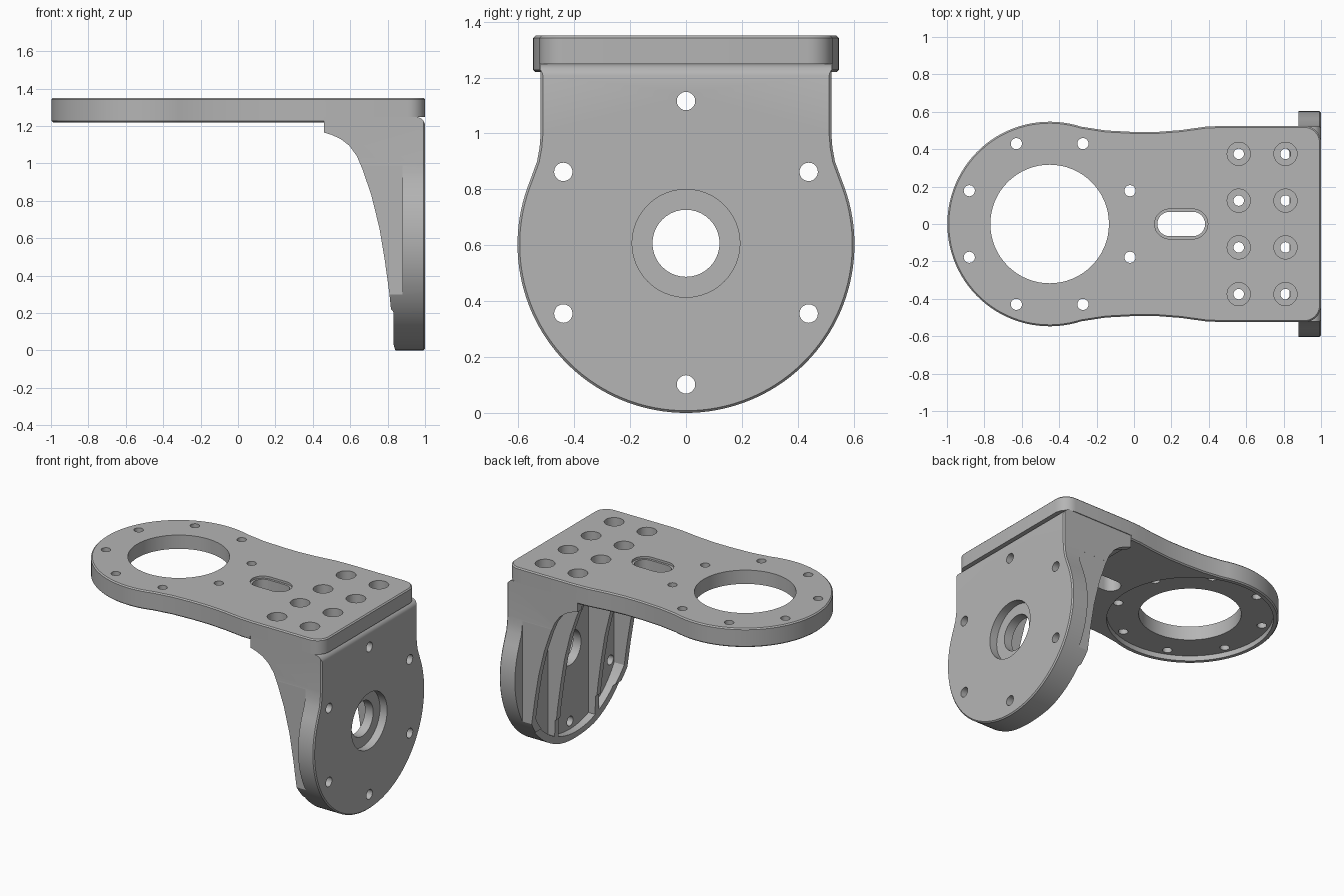
import bpy, bmesh, math

cube = bpy.data.objects.get("Cube")
if cube:
    bpy.data.objects.remove(cube, do_unlink=True)

grey = bpy.data.materials.new("machined grey")
grey.use_nodes = True
grey.diffuse_color = (0.46, 0.46, 0.46, 1)
grey.node_tree.nodes["Principled BSDF"].inputs["Base Color"].default_value = (0.46, 0.46, 0.46, 1)

AXES = {"x": lambda u, v, w: (w, u, v), "y": lambda u, v, w: (u, w, v), "z": lambda u, v, w: (u, v, w)}


def prism(name, points, axis, low, high):
    """Extrude a closed 2D outline along an axis."""
    bm = bmesh.new()
    rings = [[bm.verts.new(AXES[axis](u, v, w)) for u, v in points] for w in (low, high)]
    bm.faces.new(rings[0])
    bm.faces.new(rings[1])
    n = len(points)
    for i in range(n):
        j = (i + 1) % n
        bm.faces.new((rings[0][i], rings[0][j], rings[1][j], rings[1][i]))
    bmesh.ops.recalc_face_normals(bm, faces=bm.faces)
    mesh = bpy.data.meshes.new(name)
    bm.to_mesh(mesh)
    bm.free()
    mesh.materials.append(grey)
    obj = bpy.data.objects.new(name, mesh)
    bpy.context.collection.objects.link(obj)
    return obj


def arc(cu, cv, r, start, end, steps):
    angles = [math.radians(start + (end - start) * i / steps) for i in range(steps + 1)]
    return [(cu + r * math.cos(a), cv + r * math.sin(a)) for a in angles]


def circle(cu, cv, r, steps=32):
    return arc(cu, cv, r, 0, 360, steps)[:-1]


def rectangle(u0, u1, v0, v1):
    return [(u0, v0), (u1, v0), (u1, v1), (u0, v1)]


def activate(obj):
    bpy.ops.object.select_all(action="DESELECT")
    obj.select_set(True)
    bpy.context.view_layer.objects.active = obj


def apply(obj, kind, **settings):
    mod = obj.modifiers.new(kind.lower(), kind)
    for key, value in settings.items():
        setattr(mod, key, value)
    activate(obj)
    bpy.ops.object.modifier_apply(modifier=mod.name)


def combine(obj, points, axis, low, high, operation="DIFFERENCE"):
    tool = prism("cutter", points, axis, low, high)
    tool.hide_render = True
    apply(obj, "BOOLEAN", object=tool, operation=operation, solver="EXACT")
    bpy.data.objects.remove(tool, do_unlink=True)


def chamfer(obj):
    apply(obj, "BEVEL", width=0.008, segments=1, limit_method="ANGLE", angle_limit=math.radians(40))


def finish(obj):
    activate(obj)
    bpy.ops.object.shade_smooth_by_angle(angle=math.radians(21))


def mirrored(half):
    """Complete an outline symmetric about v = 0."""
    return half + [(u, -v) for u, v in reversed(half)]


ring_x = -0.451
screws = [(x, y) for x in (0.56, 0.81) for y in (-0.375, -0.125, 0.125, 0.375)]

# Top plate with a round end and a waisted middle
waist = [(-0.15, 0.5), (0, 0.492), (0.12, 0.492), (0.25, 0.502), (0.38, 0.52), (0.48, 0.525)]
edge = arc(0.91, 0.435, 0.09, 0, 90, 8) + waist[::-1] + arc(ring_x, 0, 0.547, 72, 178, 30)
plate = prism("top_plate", mirrored(edge), "z", 1.22, 1.35)
chamfer(plate)

# Seat for the bracket, and round recess underneath
combine(plate, rectangle(0.46, 1.2, -0.7, 0.7), "z", 1.1, 1.248)
combine(plate, circle(ring_x, 0, 0.515, 64), "z", 1.1, 1.255)

# Large opening and its ring of bolt holes
combine(plate, circle(ring_x, 0, 0.317, 64), "z", 1, 1.5)
for i in range(8):
    a = math.radians(22.5 + 45 * i)
    combine(plate, circle(ring_x + 0.465 * math.cos(a), 0.465 * math.sin(a), 0.03, 20), "z", 1, 1.5)


# Cable slot with a shallow step
def slot(r):
    return arc(0.315, 0, r, -90, 90, 14) + arc(0.19, 0, r, 90, 270, 14)


combine(plate, slot(0.065), "z", 1, 1.5)
combine(plate, slot(0.08), "z", 1.335, 1.5)

# Counterbored screw holes
for x, y in screws:
    combine(plate, circle(x, y, 0.028, 20), "z", 1, 1.5)
    combine(plate, circle(x, y, 0.062, 28), "z", 1.29, 1.5)
finish(plate)

# Bracket: round faced outline trimmed by the curved side profile
cz = 0.603
outline_right = arc(0, cz, 0.603, -90, 22, 44) + [(0.533, 0.9), (0.524, 0.95), (0.52, 1.0), (0.52, 1.3)]
outline = outline_right + [(-y, z) for y, z in reversed(outline_right[1:])]
bracket = prism("motor_bracket", outline, "x", 0.4, 1.0)
chamfer(bracket)
curve = [(0.46, 1.248), (0.46, 1.165), (0.5, 1.153), (0.55, 1.13), (0.595, 1.095), (0.635, 1.04), (0.665, 0.97),
         (0.713, 0.83), (0.757, 0.65), (0.785, 0.48), (0.81, 0.3), (0.818, 0.22), (0.83, 0.21), (0.832, 0.03),
         (0.845, -0.01)]
profile = curve + [(1.001, -0.1)] + arc(0.951, 1.198, 0.05, 0, 90, 8)
combine(bracket, profile, "y", -0.8, 0.8, "INTERSECT")

# Step back the bulging sides
for y0, y1 in ((0.5205, 0.8), (-0.8, -0.5205)):
    combine(bracket, rectangle(y0, y1, -0.2, 0.99), "x", 0.2, 0.88)

# Three pockets that leave two inner ribs, side walls and a bottom rim
for y0, y1 in ((-0.48, -0.24), (-0.2, 0.2), (0.24, 0.48)):
    ys = [y0 + (y1 - y0) * i / 14 for i in range(15)]
    floor = [(y, cz - math.sqrt(0.555 ** 2 - y * y)) for y in ys]
    combine(bracket, floor + [(y1, 1.185), (y0, 1.185)], "x", 0.2, 0.883)

# Stepped centre bore
combine(bracket, circle(0, 0.607, 0.12, 40), "x", 0.2, 1.2)
combine(bracket, circle(0, 0.607, 0.193, 48), "x", 0.945, 1.2)

# Face bolt holes and flange screw holes
for i in range(6):
    a = math.radians(30 + 60 * i)
    combine(bracket, circle(0.507 * math.cos(a), 0.609 + 0.507 * math.sin(a), 0.033, 20), "x", 0.8, 1.2)
for x, y in screws:
    combine(bracket, circle(x, y, 0.028, 20), "z", 1.15, 1.4)
finish(bracket)
